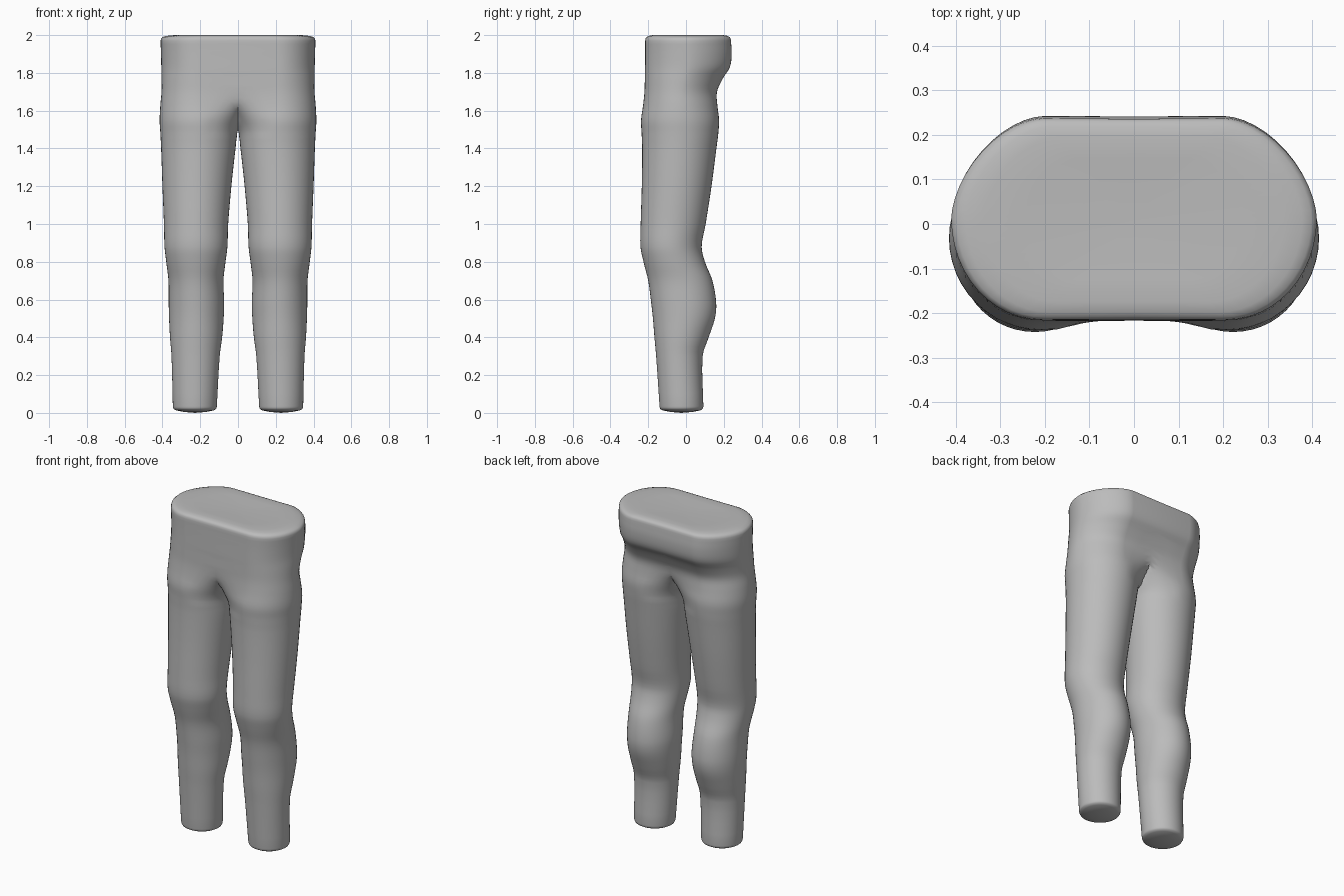
import bpy, bmesh, math

if "Cube" in bpy.data.objects:
    bpy.data.objects.remove(bpy.data.objects["Cube"])

SEG = 48
# height, outer x, inner x (below 0 = merged with other leg), front y, back y
PROFILE = [
    (0.035, 0.345, 0.112, -0.140, 0.092), (0.30, 0.352, 0.097, -0.158, 0.088),
    (0.40, 0.360, 0.084, -0.167, 0.120), (0.50, 0.365, 0.076, -0.175, 0.153),
    (0.58, 0.367, 0.073, -0.184, 0.160), (0.70, 0.368, 0.077, -0.200, 0.140),
    (0.80, 0.380, 0.066, -0.225, 0.100), (0.88, 0.389, 0.056, -0.241, 0.083),
    (1.00, 0.392, 0.052, -0.240, 0.104), (1.20, 0.400, 0.035, -0.234, 0.135),
    (1.40, 0.407, 0.013, -0.232, 0.161), (1.48, 0.411, 0.002, -0.235, 0.171),
    (1.55, 0.415, -0.03, -0.238, 0.175), (1.63, 0.411, -0.12, -0.227, 0.166),
    (1.70, 0.405, -0.25, -0.220, 0.164), (1.77, 0.405, -0.42, -0.218, 0.195),
    (1.83, 0.406, -0.50, -0.217, 0.232), (1.90, 0.408, -0.55, -0.216, 0.242),
    (1.97, 0.410, -0.55, -0.216, 0.238),
]


def spline(a, b, c, d, t):
    """Non-uniform cubic between profile rows b and c."""
    h = c[0] - b[0]
    out = [b[0] + h * t]
    for k in range(1, 5):
        m0 = (c[k] - a[k]) / (c[0] - a[0])
        m1 = (d[k] - b[k]) / (d[0] - b[0])
        out.append((2*t**3 - 3*t*t + 1) * b[k] + (t**3 - 2*t*t + t) * h * m0
                   + (3*t*t - 2*t**3) * c[k] + (t**3 - t*t) * h * m1)
    return out


def section(z, xo, xi, yf, yb):
    """Leg outline; turns into half a pelvis where the inner edge passes x = 0."""
    up = min(1, max(0, (z - 1.5) / 0.3))
    up = up * up * (3 - 2 * up)
    cx = (xo + max(xi, 0)) / 2
    cy, ry = (yf + yb) / 2, (yb - yf) / 2
    pts = []
    for i in range(SEG):
        a = 2 * math.pi * i / SEG
        c, s = math.cos(a), math.sin(a)
        if c >= 0:
            n, r = (2 - 0.3 * up if s > 0 else 2), xo - cx
        else:
            n, r = 2 + 1.5 * up, cx - xi
        x = cx + math.copysign(abs(c) ** (2 / n), c) * r
        y = cy + math.copysign(abs(s) ** (2 / n), s) * ry
        pts.append((max(x, 0.0), y, z))
    return pts


def scaled(pts, cx, cy, f, z):
    return [(cx + (x - cx) * f, cy + (y - cy) * f, z) for x, y, _ in pts]


# rings up the leg and pelvis
rings = []
last = len(PROFILE) - 1
for i in range(last):
    a, d = PROFILE[max(i - 1, 0)], PROFILE[min(i + 2, last)]
    for k in range(4):
        rings.append(section(*spline(a, PROFILE[i], PROFILE[i + 1], d, k / 4)))
rings.append(section(*PROFILE[-1]))

# domed ankle end and rounded waist top
sole, waist = rings[0], rings[-1]
ankle_cap = [scaled(sole, 0.228, -0.025, f, z) for f, z in
             ((0, 0.0), (0.5, 0.005), (0.85, 0.013), (0.96, 0.02), (0.99, 0.027))]
waist_cap = [scaled(waist, 0, 0.01, f, z) for f, z in
             ((0.992, 1.982), (0.97, 1.990), (0.92, 1.996), (0.82, 2.0),
              (0.6, 1.998), (0.3, 1.995), (0, 1.994))]
rings = ankle_cap + rings + waist_cap

bm = bmesh.new()
loops = [[bm.verts.new(p) for p in ring] for ring in rings]
for lo, hi in zip(loops, loops[1:]):
    for i in range(SEG):
        j = (i + 1) % SEG
        quad = (lo[i], lo[j], hi[j], hi[i])
        # leave the joining plane open
        if any(v.co.x > 1e-6 for v in quad):
            bm.faces.new(quad)
bmesh.ops.delete(bm, geom=[v for v in bm.verts if not v.link_faces], context='VERTS')
bmesh.ops.remove_doubles(bm, verts=bm.verts, dist=1e-5)

# mirror to the other leg and relax the crotch
bmesh.ops.mirror(bm, geom=bm.verts[:] + bm.edges[:] + bm.faces[:],
                 merge_dist=1e-4, axis='X')
bmesh.ops.remove_doubles(bm, verts=bm.verts, dist=1e-5)
crotch = [v for v in bm.verts if abs(v.co.x) < 0.16 and 1.47 < v.co.z < 1.93]
for _ in range(8):
    bmesh.ops.smooth_vert(bm, verts=crotch, factor=0.5, use_axis_x=True,
                          use_axis_y=True, use_axis_z=False)
bmesh.ops.recalc_face_normals(bm, faces=bm.faces)

mesh = bpy.data.meshes.new("legs_and_pelvis")
bm.to_mesh(mesh)
bm.free()
body = bpy.data.objects.new("legs_and_pelvis", mesh)
bpy.context.collection.objects.link(body)

grey = bpy.data.materials.new("plain grey")
grey.diffuse_color = (0.5, 0.5, 0.5, 1)
grey.use_nodes = True
grey.node_tree.nodes["Principled BSDF"].inputs["Base Color"].default_value = grey.diffuse_color
mesh.materials.append(grey)

bpy.context.view_layer.objects.active = body
body.select_set(True)
bpy.ops.object.shade_smooth_by_angle(angle=math.radians(60))
